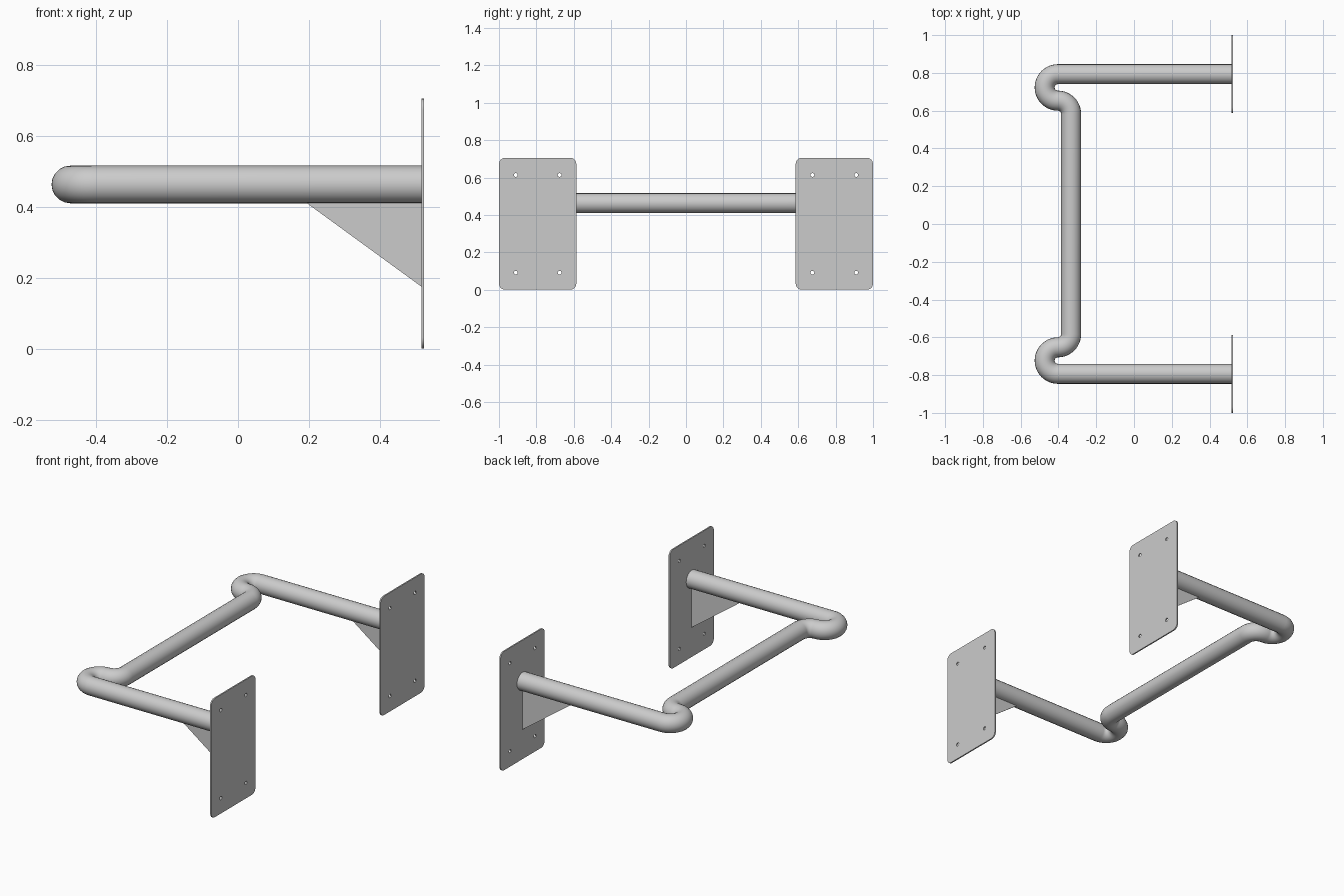
import bpy, bmesh
from math import sin, cos, pi, radians
from mathutils import Matrix, Vector

cube = bpy.data.objects.get("Cube")
if cube:
    bpy.data.objects.remove(cube, do_unlink=True)

steel = bpy.data.materials.new("brushed grey steel")
steel.use_nodes = True
grey = (0.6, 0.6, 0.6, 1)
steel.diffuse_color = grey
steel.node_tree.nodes["Principled BSDF"].inputs["Base Color"].default_value = grey

TUBE_R, TUBE_Z = 0.053, 0.463
ARM_Y = 0.793
BEND = 0.07
BEND_X = -0.403
PLATE_X, PLATE_T = 0.521, 0.008
PLATE_W, PLATE_H = 0.413, 0.705


def arc(cx, cy, r, start, end, steps):
    angles = [radians(start + (end - start) * i / steps) for i in range(steps + 1)]
    return [(cx + r * cos(a), cy + r * sin(a)) for a in angles]


def curve_to_mesh(name, curve, matrix, smooth):
    """Turn a curve into a finished mesh object."""
    temp = bpy.data.objects.new(name + " curve", curve)
    bpy.context.collection.objects.link(temp)
    bpy.context.view_layer.update()
    graph = bpy.context.evaluated_depsgraph_get()
    mesh = bpy.data.meshes.new_from_object(temp.evaluated_get(graph))
    bpy.data.objects.remove(temp, do_unlink=True)
    mesh.transform(matrix)
    return add_mesh(name, mesh, smooth)


def add_mesh(name, mesh, smooth=False):
    mesh.name = name
    mesh.materials.clear()
    mesh.materials.append(steel)
    obj = bpy.data.objects.new(name, mesh)
    bpy.context.collection.objects.link(obj)
    bpy.ops.object.select_all(action='DESELECT')
    obj.select_set(True)
    bpy.context.view_layer.objects.active = obj
    if smooth:
        bpy.ops.object.shade_smooth_by_angle(angle=radians(35))
    else:
        mesh.shade_flat()
    return obj


def add_spline(curve, points, cyclic):
    spline = curve.splines.new('POLY')
    spline.points.add(len(points) - 1)
    for p, (x, y) in zip(spline.points, points):
        p.co = (x, y, 0, 1)
    spline.use_cyclic_u = cyclic


# Bent tube: arm, hooked double bend, grip bar, then the mirror image
half = [(PLATE_X - PLATE_T / 2, ARM_Y)]
half += arc(BEND_X, ARM_Y - BEND, BEND, 90, 270, 24)
half += arc(BEND_X, ARM_Y - 3 * BEND, BEND, 90, 0, 12)[1:]
path = half + [(x, -y) for x, y in reversed(half)]
tube = bpy.data.curves.new("tube path", 'CURVE')
tube.dimensions = '3D'
tube.bevel_depth = TUBE_R
tube.bevel_resolution = 8
tube.use_fill_caps = True
add_spline(tube, path, False)
curve_to_mesh("bent_tube", tube, Matrix.Translation((0, 0, TUBE_Z)), True)


def wall_plate(name, y):
    """Rounded plate with four screw holes, standing in the YZ plane."""
    plate = bpy.data.curves.new(name, 'CURVE')
    plate.dimensions = '2D'
    plate.fill_mode = 'BOTH'
    plate.extrude = PLATE_T / 2
    r = 0.032
    w, h = PLATE_W / 2 - r, PLATE_H / 2 - r
    outline = []
    for i, (sx, sy) in enumerate([(1, 1), (-1, 1), (-1, -1), (1, -1)]):
        outline += arc(sx * w, sy * h, r, 90 * i, 90 * i + 90, 6)
    add_spline(plate, outline, True)
    for sx in (-1, 1):
        for sy in (-1, 1):
            add_spline(plate, arc(sx * 0.117, sy * 0.261, 0.01, 0, 360, 16)[:-1], True)
    stand = Matrix(((0, 0, 1, PLATE_X), (1, 0, 0, y), (0, 1, 0, PLATE_H / 2), (0, 0, 0, 1)))
    curve_to_mesh(name, plate, stand, True)


def gusset(name, y, thickness=0.006):
    """Thin triangular brace under the arm."""
    back = PLATE_X - PLATE_T / 2
    bm = bmesh.new()
    corners = [(0.167, 0.43), (back, 0.43), (back, 0.175)]
    face = bm.faces.new([bm.verts.new((x, y - thickness / 2, z)) for x, z in corners])
    out = bmesh.ops.extrude_face_region(bm, geom=[face])
    moved = [v for v in out["geom"] if isinstance(v, bmesh.types.BMVert)]
    bmesh.ops.translate(bm, verts=moved, vec=Vector((0, thickness, 0)))
    bmesh.ops.recalc_face_normals(bm, faces=bm.faces)
    mesh = bpy.data.meshes.new(name)
    bm.to_mesh(mesh)
    bm.free()
    add_mesh(name, mesh)


# Mounting hardware on both arms
for side, sign in (("back", 1), ("front", -1)):
    wall_plate(side + "_wall_plate", sign * ARM_Y)
    gusset(side + "_gusset", sign * ARM_Y)
